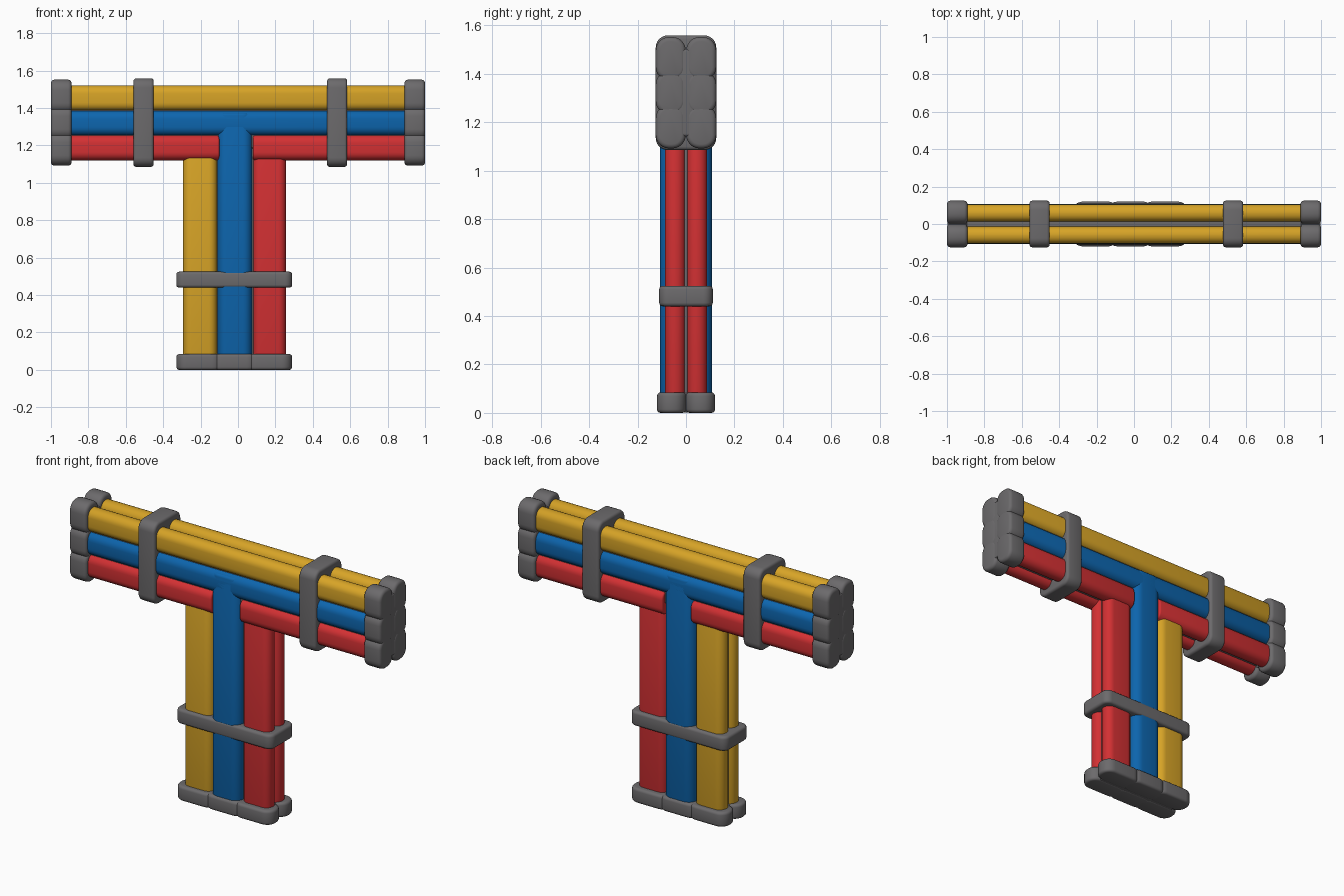
import bpy, bmesh, math
from mathutils import Vector

if "Cube" in bpy.data.objects:
    bpy.data.objects.remove(bpy.data.objects["Cube"])


def material(name, rgb):
    m = bpy.data.materials.new(name)
    m.diffuse_color = (*rgb, 1)
    m.use_nodes = True
    m.node_tree.nodes["Principled BSDF"].inputs["Base Color"].default_value = m.diffuse_color
    return m


YELLOW = material("yellow", (0.68, 0.37, 0.02))
BLUE = material("blue", (0.004, 0.13, 0.42))
RED = material("red", (0.65, 0.03, 0.033))
GRAY = material("gray", (0.15, 0.145, 0.15))


def rounded_rect(hu, hv, r, steps=6):
    pts = []
    for k, (su, sv) in enumerate(((1, 1), (-1, 1), (-1, -1), (1, -1))):
        for i in range(steps + 1):
            a = math.pi / 2 * (k + i / steps)
            pts.append((su * (hu - r) + r * math.cos(a), sv * (hv - r) + r * math.sin(a)))
    return pts


def add_bar(bm, axis, start, end, cu, cv, hu, hv, r, bevel):
    """Rounded bar along x (u=y, v=z) or along z (u=x, v=y) with rounded ends."""
    rings = []
    stations = []
    for i in range(4):
        a = math.pi / 2 * i / 3
        stations.append((start + bevel * (1 - math.sin(a)), bevel * (1 - math.cos(a))))
    # from the end face outwards: inset shrinks as the ring moves inwards
    first = [(start + d, bevel - math.sqrt(max(0, bevel**2 - (bevel - d)**2)))
             for d in (bevel * t for t in (0, 0.13, 0.5, 1))]
    last = [(end - (p - start), ins) for p, ins in reversed(first)]
    for p, ins in first + last:
        ring = []
        for u, v in rounded_rect(hu - ins, hv - ins, max(r - ins, 0.003)):
            co = (p, cu + u, cv + v) if axis == 'x' else (cu + u, cv + v, p)
            ring.append(bm.verts.new(Vector(co)))
        rings.append(ring)
    n = len(rings[0])
    for a, b in zip(rings, rings[1:]):
        for i in range(n):
            j = (i + 1) % n
            bm.faces.new((a[i], a[j], b[j], b[i]))
    bm.faces.new(rings[0][::-1])
    bm.faces.new(rings[-1])


def make(name, mat, bars):
    bm = bmesh.new()
    for bar in bars:
        add_bar(bm, *bar)
    bmesh.ops.recalc_face_normals(bm, faces=bm.faces)
    me = bpy.data.meshes.new(name)
    bm.to_mesh(me)
    bm.free()
    me.materials.append(mat)
    ob = bpy.data.objects.new(name, me)
    bpy.context.collection.objects.link(ob)
    bpy.ops.object.select_all(action='DESELECT')
    ob.select_set(True)
    bpy.context.view_layer.objects.active = ob
    bpy.ops.object.shade_smooth_by_angle(angle=math.radians(40))
    return ob


SIDES = (-1, 1)

# Crossbar pipes, a front and a back one per colour
def cross(name, mat, x0, x1, z, cy, hy):
    make(name, mat, [('x', x0, x1, s * cy, z, hy, 0.068, hy * 0.95, 0.01) for s in SIDES])

cross("crossbar_top_pipes", YELLOW, -0.95, 0.95, 1.453, 0.059, 0.046)
cross("crossbar_middle_pipes", BLUE, -0.95, 0.95, 1.32, 0.059, 0.049)
cross("crossbar_left_lower_pipes", RED, -0.95, -0.10, 1.188, 0.059, 0.046)
cross("crossbar_right_lower_pipes", RED, 0.08, 0.95, 1.188, 0.059, 0.046)

# Stem pipes
def stem(name, mat, x, hx, top, cy, hy):
    make(name, mat, [('z', 0.04, top, x, s * cy, hx, hy, hy * 0.95, 0.015) for s in SIDES])

stem("stem_left_pipes", YELLOW, -0.203, 0.091, 1.165, 0.048, 0.045)
stem("stem_middle_pipes", BLUE, -0.017, 0.093, 1.375, 0.056, 0.052)
stem("stem_right_pipes", RED, 0.168, 0.088, 1.245, 0.045, 0.042)

# Gray filler seen in the grooves
make("core", GRAY, [
    ('x', -0.95, 0.95, 0, 1.315, 0.078, 0.13, 0.01, 0.005),
    ('x', -0.95, 0.95, 0, 1.32, 0.03, 0.165, 0.01, 0.005),
    ('z', 0.04, 1.2, -0.02, 0, 0.18, 0.06, 0.01, 0.005),
    ('z', 0.04, 1.2, -0.02, 0, 0.25, 0.008, 0.005, 0.003)])

# Lobed caps at the three ends
for label, x0, x1 in (("left", -1.0, -0.89), ("right", 0.89, 1.0)):
    bars = [('x', x0, x1, s * 0.063, z, 0.062, 0.09, 0.055, 0.018)
            for s in SIDES for z in (1.182, 1.322, 1.462)]
    bars.append(('x', x0 + 0.002, x1 - 0.002, 0, 1.322, 0.09, 0.18, 0.02, 0.01))
    make(label + "_end_cap", GRAY, bars)
bars = [('z', 0.0, 0.085, x, s * 0.06, 0.122, 0.06, 0.055, 0.015)
        for s in SIDES for x in (-0.207, -0.02, 0.167)]
bars.append(('z', 0.002, 0.083, -0.02, 0, 0.26, 0.085, 0.02, 0.01))
make("bottom_end_cap", GRAY, bars)

# Straps around crossbar and stem
for label, x in (("left", -0.505), ("right", 0.53)):
    make(label + "_strap", GRAY,
         [('x', x - 0.054, x + 0.054, 0, 1.322, 0.125, 0.237, 0.05, 0.015)])
make("stem_strap", GRAY, [('z', 0.44, 0.525, -0.02, 0, 0.31, 0.111, 0.04, 0.015)])
